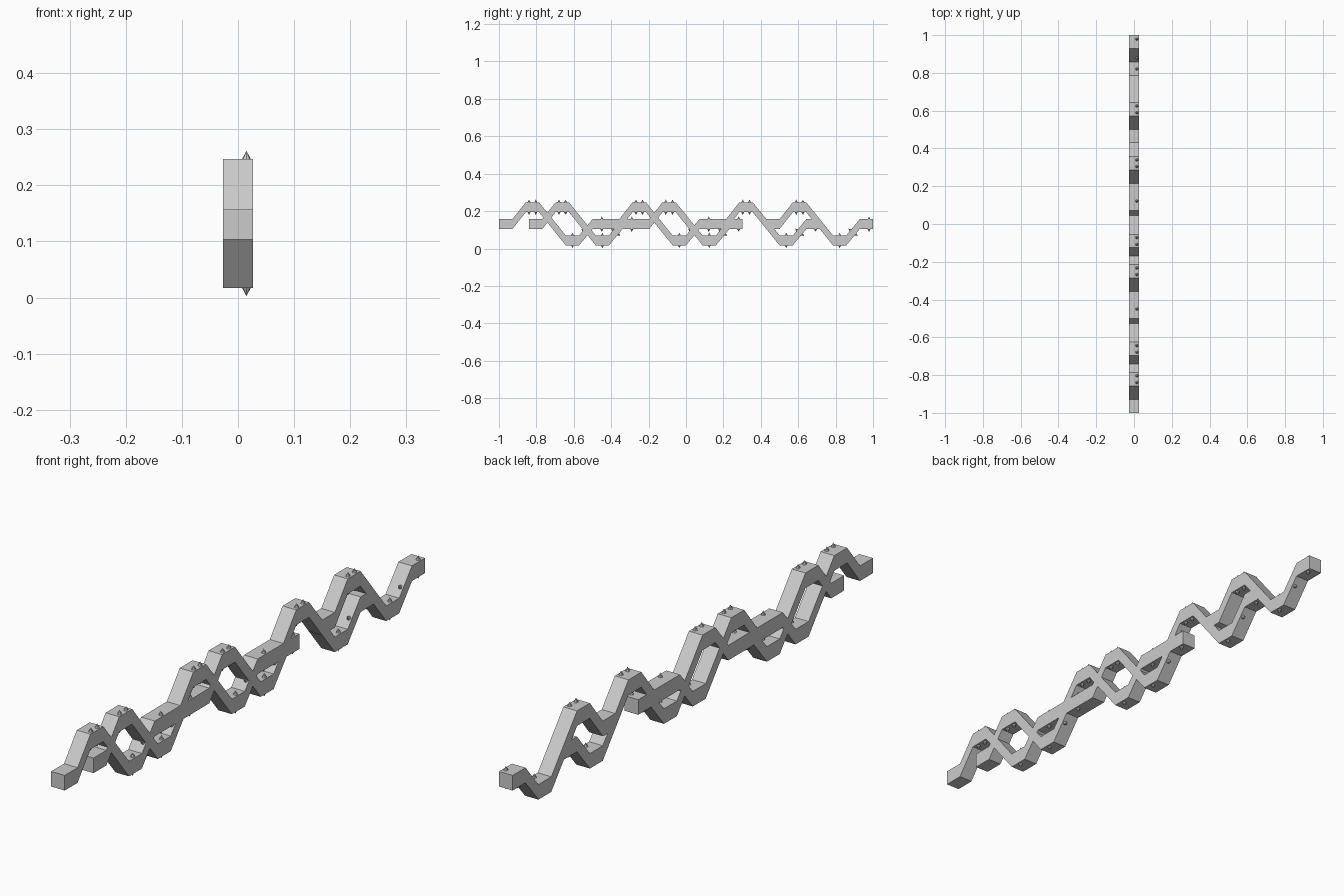
import bpy, bmesh, math
from mathutils import Vector, Matrix

if "Cube" in bpy.data.objects:
    bpy.data.objects.remove(bpy.data.objects["Cube"])

S = 2 / 28            # grid step along the strand
MID, TOP, LOW = 0.13, 0.2205, 0.0435
HALF = 0.0265         # half the bar thickness and width

# one repeat of the wave: (step, height)
UNIT = [(0, MID), (1, MID), (2, TOP), (3, TOP), (5, LOW), (6, LOW), (7, MID), (8, MID)]


def link(name, bm):
    bmesh.ops.recalc_face_normals(bm, faces=bm.faces)
    me = bpy.data.meshes.new(name)
    bm.to_mesh(me)
    bm.free()
    bpy.context.collection.objects.link(bpy.data.objects.new(name, me))


def strand(name, start, units):
    # square bar swept along the zigzag path
    path = [(0, MID)]
    for u in range(units):
        path += [(8 * u + a, z) for a, z in UNIT[1:-1]]
    path.append((8 * units, MID))
    bm = bmesh.new()
    rings = []
    for a, z in path:
        y = start + a * S
        rings.append([bm.verts.new((sx * HALF, y, z + sz * HALF))
                      for sx, sz in ((-1, -1), (1, -1), (1, 1), (-1, 1))])
    for r, q in zip(rings, rings[1:]):
        for i in range(4):
            j = (i + 1) % 4
            bm.faces.new((r[i], r[j], q[j], q[i]))
    bm.faces.new(rings[0])
    bm.faces.new(rings[-1])
    link(name, bm)


def spikes(name, start, units):
    # small cones on both faces of the bar: (step, height, slope angle)
    ang = math.atan2(TOP - MID, S)
    spots = [(2.25, TOP, 0), (2.75, TOP, 0), (5.5, LOW, 0),
             (6.5, (LOW + MID) / 2, ang), (7.7, MID, 0)]
    bm = bmesh.new()
    for u in range(units):
        for a, z, t in spots:
            for s in (1, -1):
                n = Vector((0, -math.sin(t), math.cos(t))) * s
                p = Vector((0.015, start + (8 * u + a) * S, z))
                p += n * (HALF * math.cos(t) + 0.007)
                rot = Vector((0, 0, 1)).rotation_difference(n).to_matrix().to_4x4()
                bmesh.ops.create_cone(bm, cap_ends=True, segments=8, radius1=0.008,
                                      radius2=0, depth=0.015,
                                      matrix=Matrix.Translation(p) @ rot)
    link(name, bm)


# three overlapping strands
for label, start, units in (("long", -1, 3), ("woven", -0.84, 2), ("end", 1 - 8 * S, 1)):
    strand(label + "_strand", start, units)
    spikes(label + "_strand_spikes", start, units)
